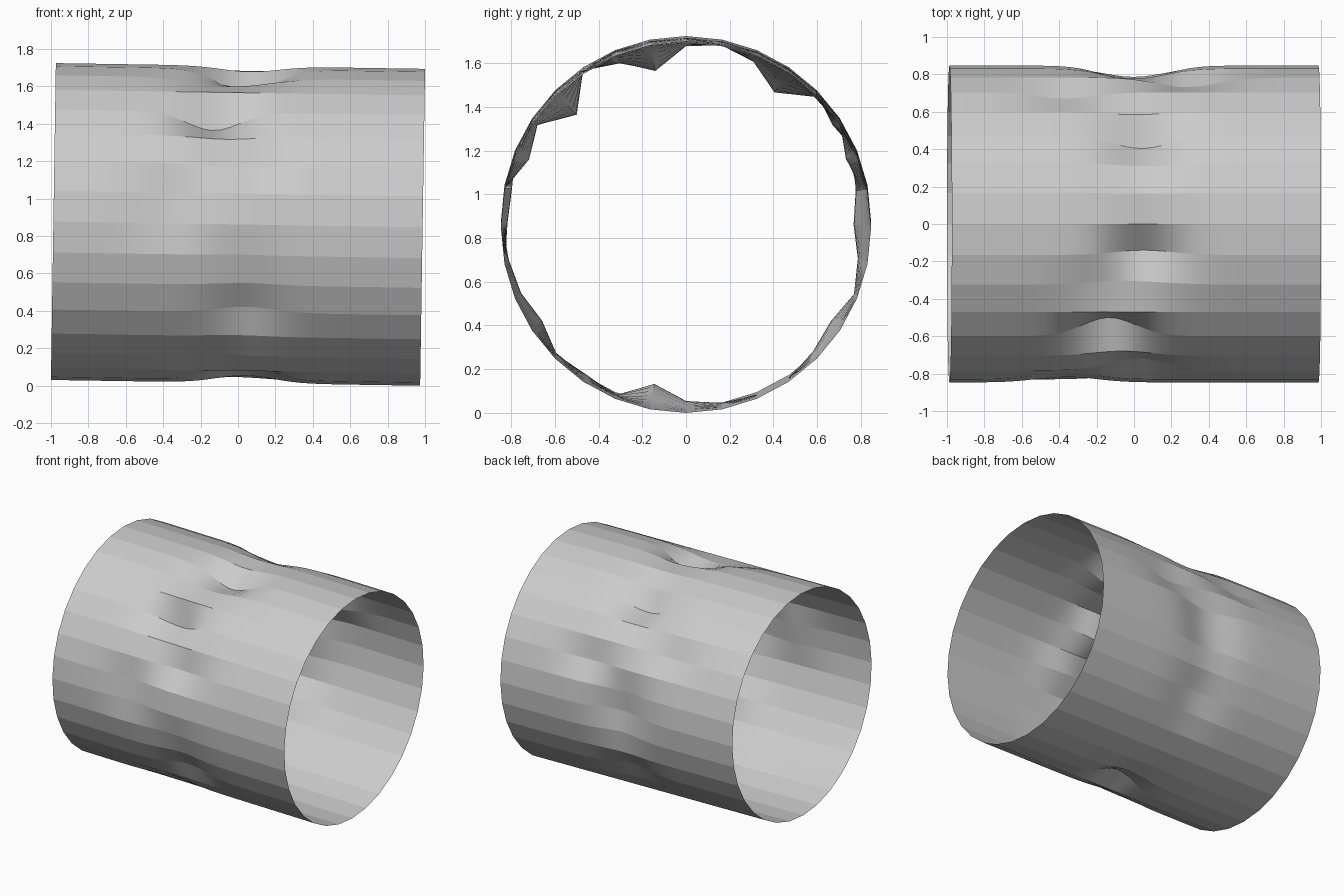
import bpy, bmesh, math

if "Cube" in bpy.data.objects:
    bpy.data.objects.remove(bpy.data.objects["Cube"])

R, HALF, SIDES, STEPS = 0.847, 0.987, 32, 40
TILT, CZ = 0.0155, 0.8623

# dents: row index around the tube (0 = +y, 8 = top, 16 = -y): (depth, x centre, half width)
DENTS = {
    0: (.08, .0, .16), 1: (.055, .0, .16), 2: (.055, .28, .16), 3: (.04, -.37, .16),
    4: (.02, .0, .16), 5: (.12, .03, .15), 6: (.04, .05, .15), 7: (.01, .05, .15),
    8: (.03, .05, .15), 9: (.13, .04, .15), 10: (.05, -.05, .2), 12: (.14, -.14, .14),
    13: (.03, -.07, .15), 14: (.07, .02, .15), 15: (.035, -.36, .16), 16: (.03, -.36, .16),
    17: (.02, .0, .16), 18: (.03, .05, .15), 19: (.055, .05, .15), 20: (.01, .0, .15),
    21: (.02, -.2, .15), 23: (.105, .03, .14), 24: (.04, .05, .15), 25: (.015, .0, .15),
    28: (.025, .0, .15), 29: (.05, .0, .15), 30: (.015, .0, .15), 31: (.045, .0, .15),
}


def radius(k, a):
    depth, x, w = DENTS.get(k, (0, 0, 1))
    return R - depth * math.exp(-0.5 * ((a - x) / w) ** 2)


# open, slightly tilted and dented tube
bm = bmesh.new()
rings = []
for i in range(STEPS + 1):
    a = -HALF + 2 * HALF * i / STEPS
    ring = []
    for k in range(SIDES):
        t = 2 * math.pi * k / SIDES
        r = radius(k, a)
        h = r * math.sin(t)
        ring.append(bm.verts.new((a + h * TILT, r * math.cos(t), CZ + h - a * TILT)))
    rings.append(ring)
for p, q in zip(rings, rings[1:]):
    for k in range(SIDES):
        n = (k + 1) % SIDES
        bm.faces.new((p[k], p[n], q[n], q[k])).smooth = True
bmesh.ops.recalc_face_normals(bm, faces=bm.faces)
mid = sum((f.normal.y * f.calc_center_median().y for f in bm.faces))
if mid < 0:
    bmesh.ops.reverse_faces(bm, faces=bm.faces)

# crisp facet lines along the length, smooth flow across them
for p, q in zip(rings, rings[1:]):
    for k in range(SIDES):
        bm.edges.get((p[k], q[k])).smooth = False

mesh = bpy.data.meshes.new("dented_tube")
bm.to_mesh(mesh)
bm.free()
bpy.context.collection.objects.link(bpy.data.objects.new("dented_tube", mesh))
